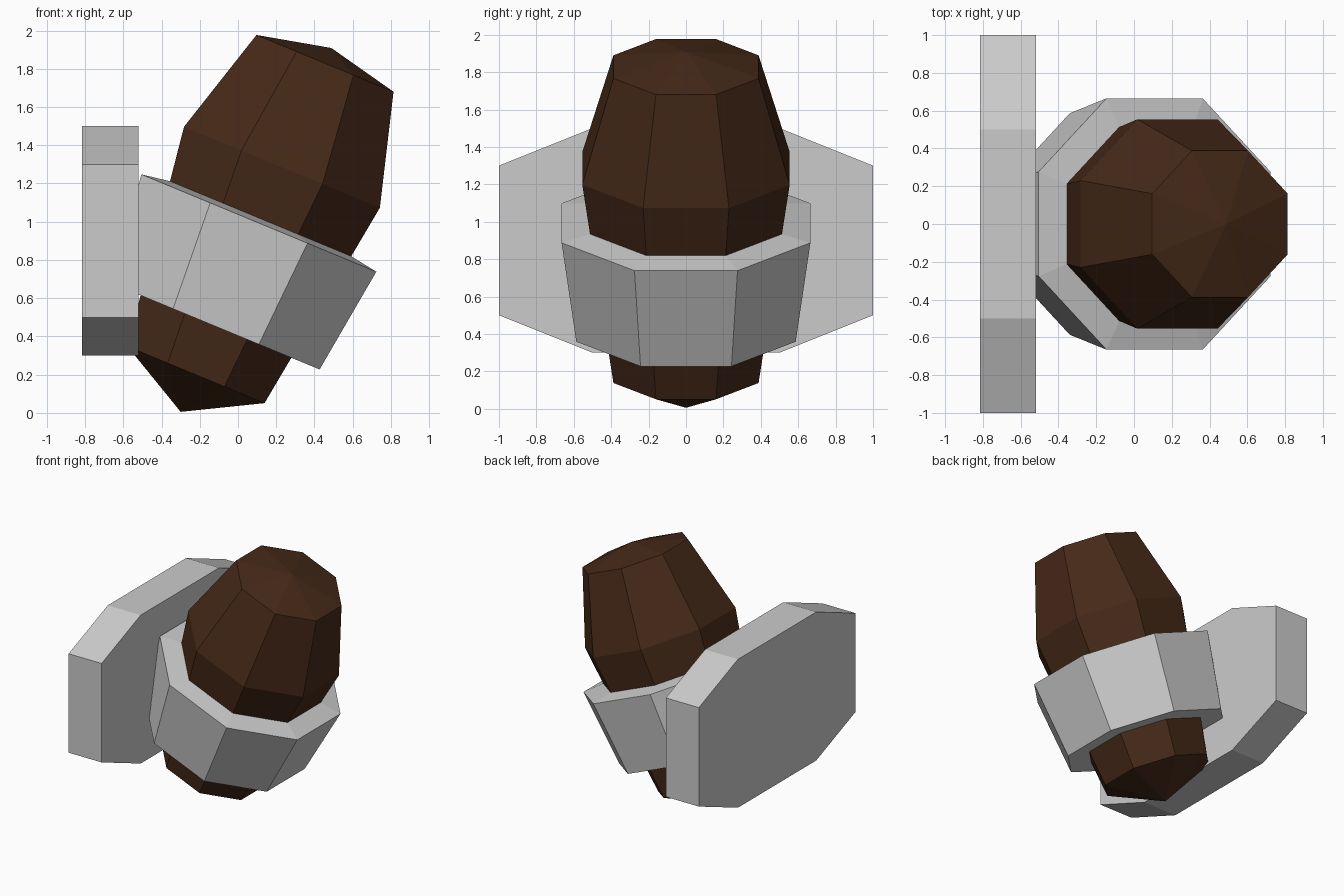
import bpy, bmesh, math
from mathutils import Matrix, Vector

if "Cube" in bpy.data.objects:
    bpy.data.objects.remove(bpy.data.objects["Cube"])

TILT = math.radians(22.5)
CENTRE = Vector((0.23, 0, 1.285))      # middle of the barrel body
LEAN = Matrix.Translation(CENTRE) @ Matrix.Rotation(TILT, 4, 'Y')


def finish(name, bm, material=None):
    bmesh.ops.recalc_face_normals(bm, faces=bm.faces)
    mesh = bpy.data.meshes.new(name)
    bm.to_mesh(mesh)
    bm.free()
    obj = bpy.data.objects.new(name, mesh)
    bpy.context.collection.objects.link(obj)
    if material:
        mesh.materials.append(material)
    return obj


def lathe8(name, rings, bottom=None, top=None, material=None):
    """Eight-sided body from (radius, height) rings, with optional cap apexes."""
    bm = bmesh.new()
    loops = []
    for r, h in rings:
        loops.append([bm.verts.new((r * math.cos(a), r * math.sin(a), h))
                      for a in (math.radians(22.5 + 45 * i) for i in range(8))])
    for lo, hi in zip(loops, loops[1:]):
        for i in range(8):
            j = (i + 1) % 8
            bm.faces.new((lo[i], lo[j], hi[j], hi[i]))
    for loop, apex in ((loops[0], bottom), (loops[-1], top)):
        if apex is None:
            bm.faces.new(loop)
        else:
            tip = bm.verts.new((0, 0, apex))
            for i in range(8):
                bm.faces.new((loop[i], loop[(i + 1) % 8], tip))
    bm.transform(LEAN)
    return finish(name, bm, material)


wood = bpy.data.materials.new("dark_wood")
wood.diffuse_color = (0.06, 0.022, 0.009, 1)
wood.use_nodes = True
wood.node_tree.nodes["Principled BSDF"].inputs["Base Color"].default_value = wood.diffuse_color

# Leaning barrel-shaped body with pointed base and low domed top
lathe8("barrel_body", [(0.42, -1.175), (0.6, 0), (0.42, 0.588)],
       bottom=-1.385, top=0.675, material=wood)

# Tapered collar holding the body
lathe8("collar", [(0.635, -0.902), (0.72, -0.316)], top=-0.21)

# Wall plate: elongated octagon extruded along x
bm = bmesh.new()
outline = [(1, 0.5), (1, 1.3), (0.5, 1.5), (-0.5, 1.5),
           (-1, 1.3), (-1, 0.5), (-0.5, 0.3), (0.5, 0.3)]
face = bm.faces.new([bm.verts.new((-0.815, y, z)) for y, z in outline])
side = bmesh.ops.extrude_face_region(bm, geom=[face])
bmesh.ops.translate(bm, vec=(0.295, 0, 0),
                    verts=[v for v in side["geom"] if isinstance(v, bmesh.types.BMVert)])
plate = finish("wall_plate", bm)
